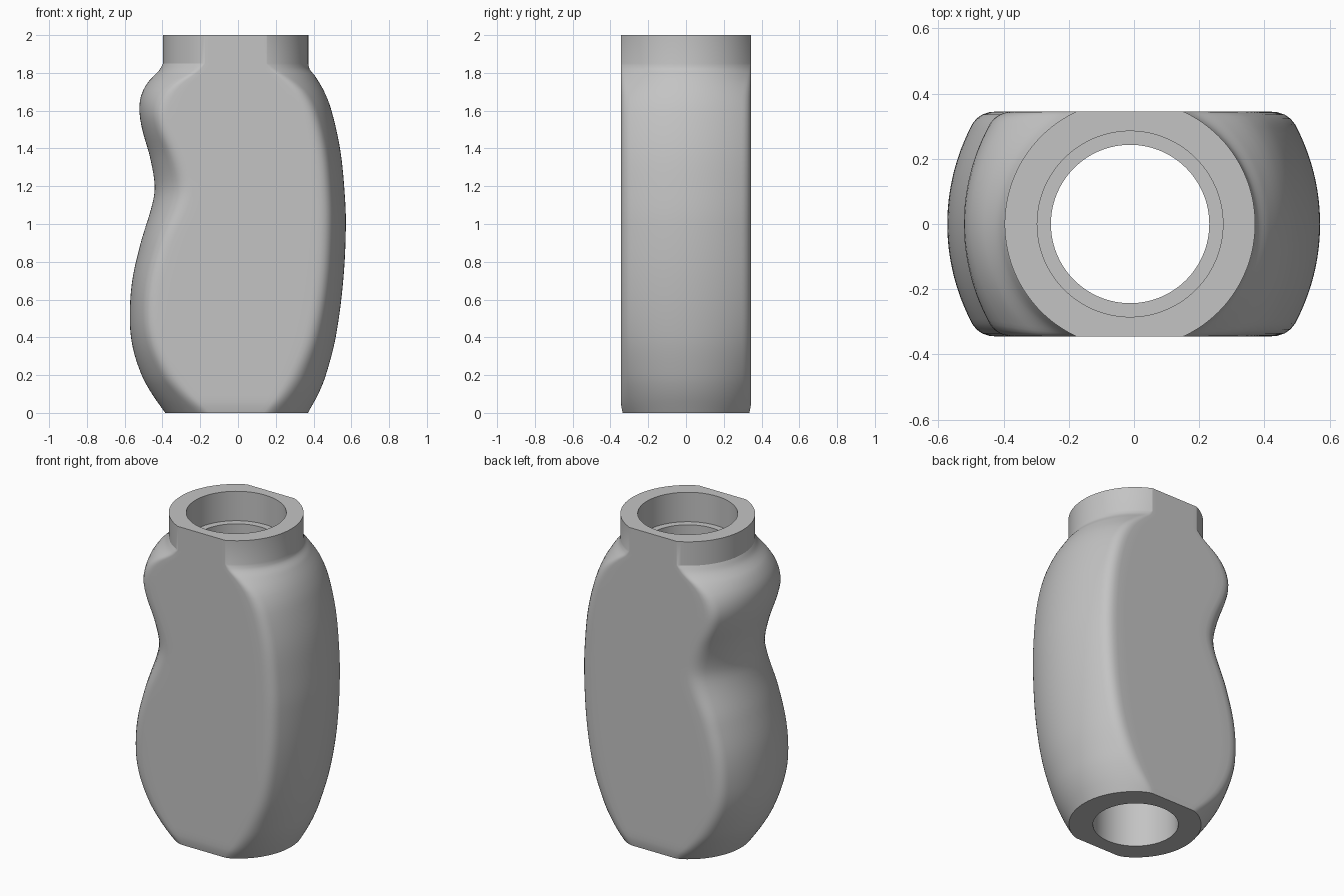
import bpy, bmesh, math

cube = bpy.data.objects.get("Cube")
if cube:
    bpy.data.objects.remove(cube)

# Outline keys as (height, value)
RIGHT_EDGE = [(0, .37), (.1, .425), (.2, .465), (.4, .517), (.7, .557), (1, .571), (1.2, .562),
              (1.4, .54), (1.6, .495), (1.7, .457), (1.78, .41), (1.82, .379), (1.85, .372)]
LEFT_EDGE = [(0, -.385), (.1, -.455), (.2, -.51), (.35, -.558), (.5, -.573), (.7, -.56), (.9, -.515),
             (1.1, -.455), (1.2, -.441), (1.35, -.465), (1.5, -.507), (1.6, -.522), (1.68, -.513),
             (1.75, -.477), (1.81, -.42), (1.85, -.397)]
# How far each rounded end bulges beyond the flat faces
RIGHT_BULGE = [(0, .21), (.2, .15), (.5, .11), (1, .1), (1.5, .1), (1.7, .125), (1.8, .185), (1.85, .22)]
LEFT_BULGE = [(0, .21), (.2, .14), (.5, .1), (.9, .11), (1.2, .145), (1.55, .1), (1.7, .13),
              (1.8, .19), (1.85, .22)]
HALF_DEPTH = [(0, .335), (.03, .342), (.08, .345), (1.85, .345)]
CORNER = [(0, .5), (.2, 1), (1.65, 1), (1.82, .3), (1.85, .05)]

ARC, FILLET, FLAT = 40, 4, 12
CENTRE_X = -.012


def sample(keys, z):
    """Smooth curve through the keys, held constant past the last one."""
    if z >= keys[-1][0]:
        return keys[-1][1]
    i = max(n for n, k in enumerate(keys[:-1]) if k[0] <= z)

    def slope(n):
        a, b = keys[max(n - 1, 0)], keys[min(n + 1, len(keys) - 1)]
        return (b[1] - a[1]) / (b[0] - a[0])
    (z0, v0), (z1, v1) = keys[i], keys[i + 1]
    h = z1 - z0
    t = (z - z0) / h
    blend = t * t * (3 - 2 * t)
    return (v0 + (v1 - v0) * blend + h * slope(i) * t * (1 - t) ** 2
            - h * slope(i + 1) * t * t * (1 - t))


def end_profile(edge, bulge, depth, corner):
    """Rounded end facing +x, from the front corner round to the back corner."""
    radius = (bulge ** 2 + depth ** 2) / (2 * bulge)

    def arc_x(y):
        return edge - radius + math.sqrt(max(radius ** 2 - y * y, 0))
    trim = depth - .035 * corner
    sweep = math.asin(min(trim / radius, 1))
    arc = []
    for i in range(ARC + 1):
        a = sweep * (2 * i / ARC - 1)
        arc.append((edge - radius + radius * math.cos(a), radius * math.sin(a)))
    p0, p1 = (arc_x(trim), trim), (arc_x(depth), depth)
    p2 = (p1[0] - .05 * corner, depth)
    fillet = []
    for i in range(1, FILLET + 1):
        t = i / FILLET
        fillet.append(tuple((1 - t) ** 2 * a + 2 * t * (1 - t) * b + t * t * c
                            for a, b, c in zip(p0, p1, p2)))
    return [(x, -y) for x, y in reversed(fillet)] + arc + fillet


def section(z):
    """Closed outline of the body at one height."""
    depth, corner = sample(HALF_DEPTH, z), max(sample(CORNER, z), .05)
    right = end_profile(sample(RIGHT_EDGE, z), sample(RIGHT_BULGE, z), depth, corner)
    left = [(-x, -y) for x, y in
            end_profile(-sample(LEFT_EDGE, z), sample(LEFT_BULGE, z), depth, corner)]

    def flat(a, b):
        return [(a[0] + (b[0] - a[0]) * i / FLAT, a[1]) for i in range(1, FLAT)]
    outline = right + flat(right[-1], left[0]) + left + flat(left[-1], right[0])
    return [(x, y, z) for x, y in outline]


def circle(radius, z, count):
    start = (ARC + 2 * FILLET) / 2
    return [(CENTRE_X + radius * math.cos(math.tau * (i - start) / count),
             radius * math.sin(math.tau * (i - start) / count), z) for i in range(count)]


# Outer skin from base to neck, then the stepped bore back down
heights = [.03 * i for i in range(59)] + [1.76 + .01 * i for i in range(10)] + [2]
loops = [section(z) for z in heights]
count = len(loops[0])
for radius, z in [(.285, 2), (.285, 1.815), (.243, 1.815), (.243, 0)]:
    loops.append(circle(radius, z, count))

bm = bmesh.new()
rings = [[bm.verts.new(p) for p in loop] for loop in loops]
for lower, upper in zip(rings, rings[1:] + rings[:1]):
    for i in range(count):
        j = (i + 1) % count
        bm.faces.new((lower[i], lower[j], upper[j], upper[i]))
bmesh.ops.recalc_face_normals(bm, faces=bm.faces)
mesh = bpy.data.meshes.new("grip_body")
bm.to_mesh(mesh)
bm.free()

# Plain grey material
grey = bpy.data.materials.new("plain_grey")
grey.use_nodes = True
colour = (.55, .55, .55, 1)
grey.diffuse_color = colour
grey.node_tree.nodes["Principled BSDF"].inputs["Base Color"].default_value = colour
mesh.materials.append(grey)

body = bpy.data.objects.new("grip_body", mesh)
bpy.context.collection.objects.link(body)
bpy.ops.object.select_all(action='DESELECT')
body.select_set(True)
bpy.context.view_layer.objects.active = body
bpy.ops.object.shade_smooth_by_angle(angle=math.radians(25))
